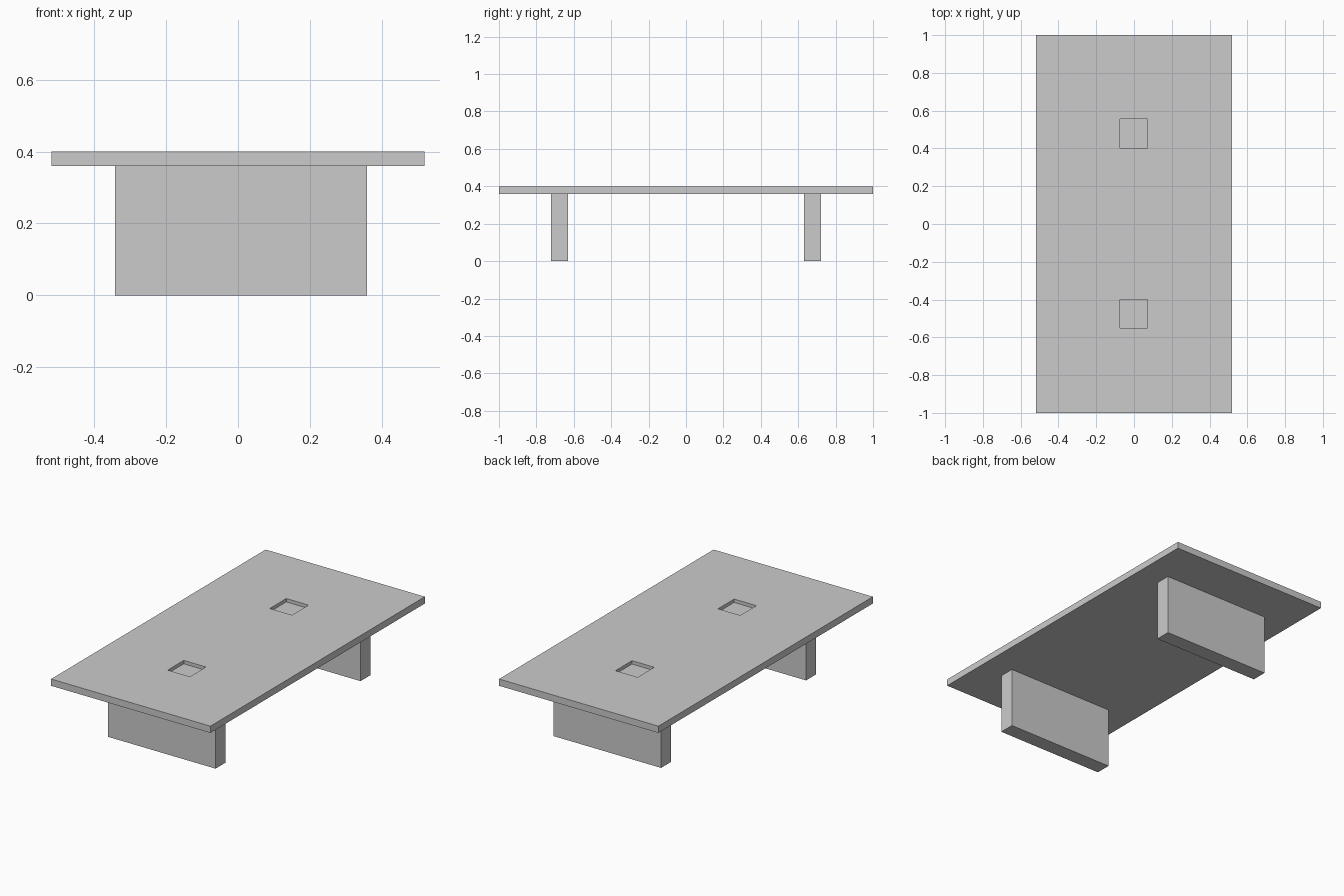
import bpy

if "Cube" in bpy.data.objects:
    bpy.data.objects.remove(bpy.data.objects["Cube"])


def box(name, lo, hi):
    """Axis-aligned box between two corners."""
    size = [b - a for a, b in zip(lo, hi)]
    centre = [(a + b) / 2 for a, b in zip(lo, hi)]
    bpy.ops.mesh.primitive_cube_add(size=1, location=centre)
    ob = bpy.context.object
    ob.name = name
    ob.scale = size
    bpy.ops.object.transform_apply(location=False, rotation=False, scale=True)
    return ob


TOP, UNDER = 0.40, 0.36
RECESS_DEPTH = 0.02

# Table top slab
table_top = box("table_top", (-0.52, -1, UNDER), (0.52, 1, TOP))

# Two square recesses sunk into the top
for name, y0, y1 in (("front", -0.55, -0.40), ("back", 0.402, 0.556)):
    cutter = box(name + "_recess_cutter", (-0.074, y0, TOP - RECESS_DEPTH), (0.071, y1, TOP + 0.1))
    cutter.hide_render = True
    cutter.hide_set(True)
    cut = table_top.modifiers.new(name + "_recess", "BOOLEAN")
    cut.operation = "DIFFERENCE"
    cut.solver = "EXACT"
    cut.object = cutter

# Slab legs across each end
for name, y0, y1 in (("front_leg", -0.722, -0.63), ("back_leg", 0.63, 0.722)):
    box(name, (-0.343, y0, 0), (0.359, y1, UNDER))
